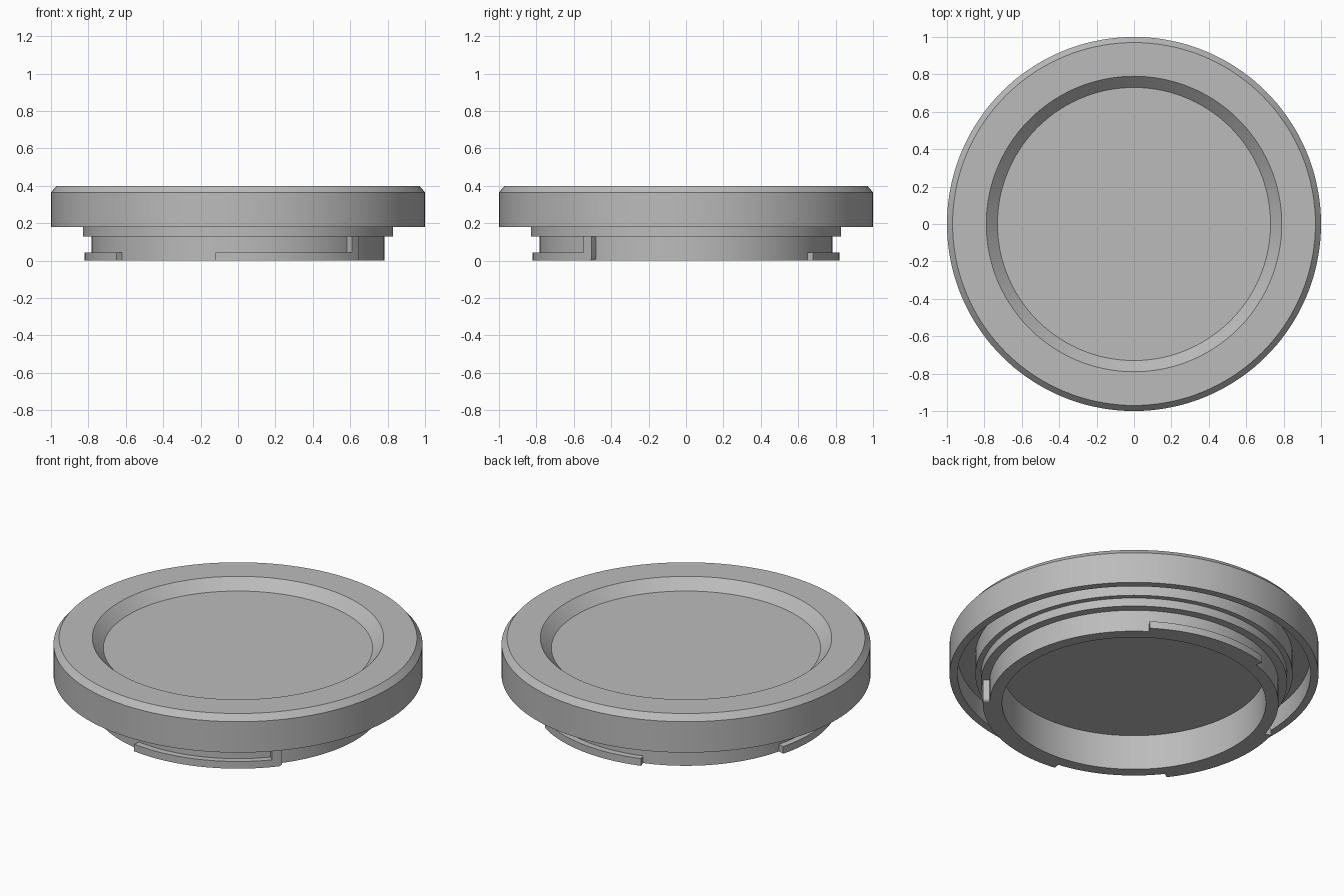
import bpy, bmesh
from math import radians, cos, sin, tau
from mathutils import Vector

if "Cube" in bpy.data.objects:
    bpy.data.objects.remove(bpy.data.objects["Cube"], do_unlink=True)

grey = bpy.data.materials.new("plain_grey")
grey.use_nodes = True
colour = (0.5, 0.5, 0.5, 1)
grey.diffuse_color = colour
grey.node_tree.nodes["Principled BSDF"].inputs["Base Color"].default_value = colour


def finish(name, bm):
    """Turn a bmesh into a smooth-shaded object with sharp edges kept."""
    bmesh.ops.remove_doubles(bm, verts=bm.verts, dist=1e-5)
    bmesh.ops.recalc_face_normals(bm, faces=bm.faces)
    mesh = bpy.data.meshes.new(name)
    bm.to_mesh(mesh)
    bm.free()
    mesh.materials.append(grey)
    obj = bpy.data.objects.new(name, mesh)
    bpy.context.collection.objects.link(obj)
    bpy.ops.object.select_all(action="DESELECT")
    obj.select_set(True)
    bpy.context.view_layer.objects.active = obj
    bpy.ops.object.shade_smooth_by_angle(angle=radians(25))


def lathe(name, profile, steps=144):
    bm = bmesh.new()
    verts = [bm.verts.new((r, 0, z)) for r, z in profile]
    edges = [bm.edges.new(pair) for pair in zip(verts, verts[1:])]
    bmesh.ops.spin(bm, geom=verts + edges, cent=(0, 0, 0), axis=(0, 0, 1),
                   angle=tau, steps=steps)
    finish(name, bm)


def curved_bar(name, columns, inner=0.775, outer=0.82):
    """Solid following the wall; columns are (angle, bottom z, top z)."""
    bm = bmesh.new()
    rings = []
    for angle, low, high in columns:
        c, s = cos(radians(angle)), sin(radians(angle))
        corners = ((inner, low), (outer, low), (outer, high), (inner, high))
        rings.append([bm.verts.new(Vector((r * c, r * s, z))) for r, z in corners])
    for a, b in zip(rings, rings[1:]):
        for i in range(4):
            j = (i + 1) % 4
            bm.faces.new((a[i], a[j], b[j], b[i]))
    bm.faces.new(rings[0])
    bm.faces.new(rings[-1])
    finish(name, bm)


def even_columns(start, end, low, high, steps=24):
    return [(start + (end - start) * i / steps, low, high) for i in range(steps + 1)]


# Cap: dished top, chamfered rim, grooved underside, stepped hollow collar
lathe("cap_body", [
    (0, 0.34), (0.73, 0.34), (0.79, 0.4), (0.97, 0.4), (1, 0.365), (1, 0.18),
    (0.957, 0.18), (0.957, 0.3), (0.86, 0.3), (0.86, 0.18),
    (0.83, 0.18), (0.83, 0.13), (0.783, 0.13), (0.783, 0),
    (0.715, 0), (0.715, 0.21), (0, 0.21)])

# Three locking tabs around the collar
TAB_TOP = 0.043
for name, start, end in (("front_tab", -98.4, -42), ("back_tab", 56, 107.7),
                         ("side_tab", 165, 217.6)):
    curved_bar(name, even_columns(start, end, 0, TAB_TOP))

# Upright stop at the end of the front tab, with a rounded lower corner
stop = even_columns(-42, -39.2, 0, 0.13, 3)
for i in range(1, 6):
    t = radians(18 * i)
    stop.append((-39.2 + 1.2 * sin(t), 0.017 * (1 - cos(t)), 0.13))
curved_bar("tab_stop", stop)
